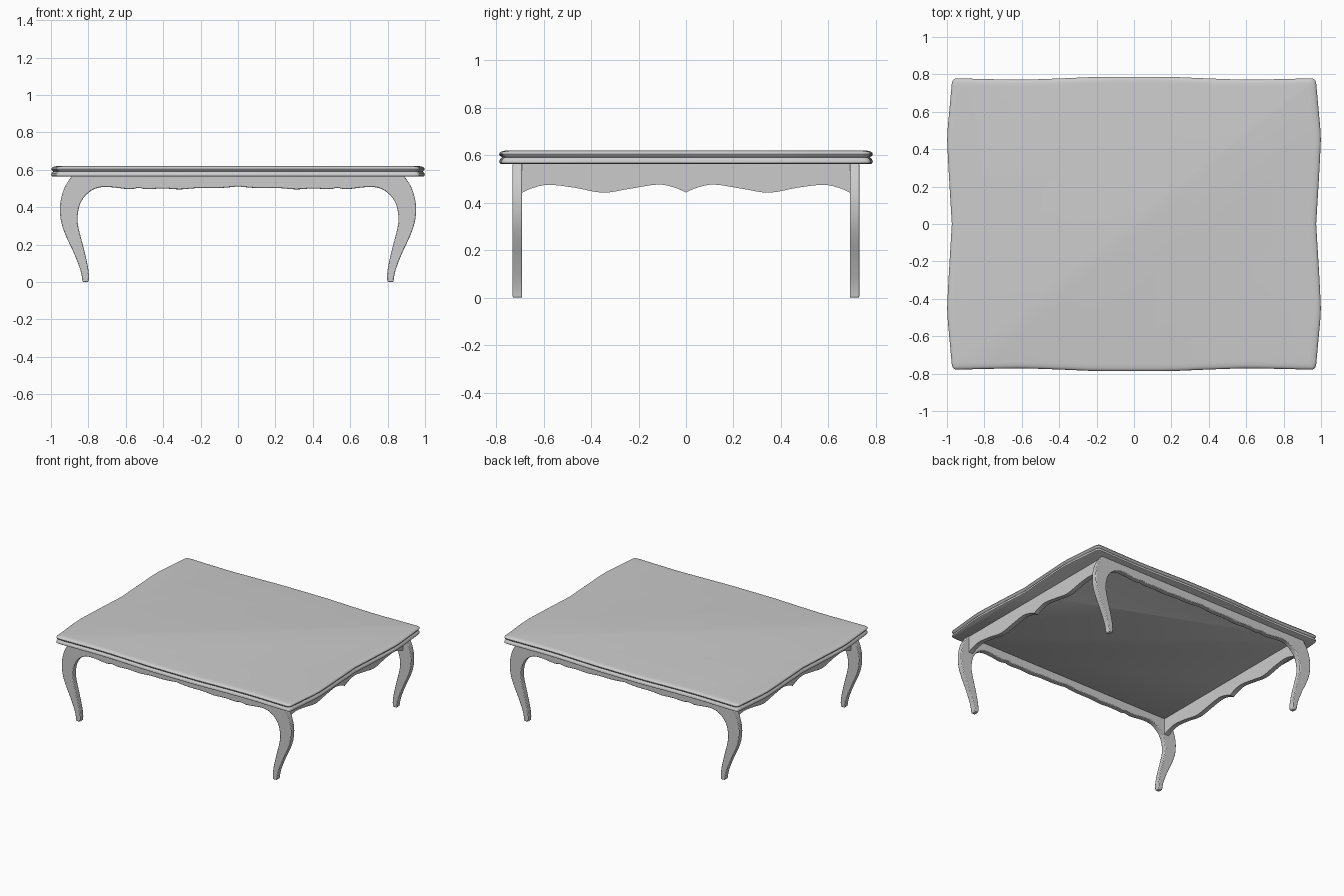
import bpy, bmesh, math
from mathutils import Vector

cube = bpy.data.objects.get("Cube")
if cube:
    bpy.data.objects.remove(cube, do_unlink=True)

grey = bpy.data.materials.new("soft grey")
grey.use_nodes = True
grey.diffuse_color = (0.6, 0.6, 0.6, 1)
grey.node_tree.nodes["Principled BSDF"].inputs["Base Color"].default_value = (0.6, 0.6, 0.6, 1)


def smooth_path(points, steps=4):
    """Catmull-Rom curve through the points."""
    pts = [Vector(p) for p in points]
    pts = [pts[0]] + pts + [pts[-1]]
    out = []
    for a, b, c, d in zip(pts, pts[1:], pts[2:], pts[3:]):
        for i in range(steps):
            t = i / steps
            out.append(0.5 * (2 * b + (c - a) * t + (2 * a - 5 * b + 4 * c - d) * t * t
                              + (3 * b - a - 3 * c + d) * t ** 3))
    return out + [pts[-1]]


def mirrored(half):
    """Path ending on the mirror line, continued on the other side."""
    return half + [Vector((-p.x, p.y)) for p in reversed(half[:-1])]


def finish(name, bm, angle=40):
    bmesh.ops.recalc_face_normals(bm, faces=bm.faces)
    mesh = bpy.data.meshes.new(name)
    bm.to_mesh(mesh)
    bm.free()
    mesh.materials.append(grey)
    obj = bpy.data.objects.new(name, mesh)
    bpy.context.collection.objects.link(obj)
    bpy.ops.object.select_all(action='DESELECT')
    obj.select_set(True)
    bpy.context.view_layer.objects.active = obj
    bpy.ops.object.shade_smooth_by_angle(angle=math.radians(angle))
    return obj


def board(name, outline, place, thickness, bevel=0):
    """Flat board cut to an outline; place maps (u, v) to 3D."""
    bm = bmesh.new()
    face = bm.faces.new([bm.verts.new(place(p)) for p in outline])
    grown = bmesh.ops.extrude_face_region(bm, geom=[face])["geom"]
    bmesh.ops.translate(bm, vec=thickness, verts=[v for v in grown if isinstance(v, bmesh.types.BMVert)])
    obj = finish(name, bm)
    if bevel:
        mod = obj.modifiers.new("soft edges", 'BEVEL')
        mod.width = bevel
        mod.segments = 2
        mod.limit_method = 'ANGLE'
        mod.angle_limit = math.radians(60)
    return obj


# Table top: wavy outline with a grooved, rounded rim
quarter = smooth_path([(0, .787), (.2, .786), (.4, .778), (.6, .772), (.8, .775), (.94, .778),
                       (.965, .771), (.973, .755), (.976, .73), (.986, .62), (.998, .48),
                       (.996, .38), (.986, .2), (.974, 0)])
right_half = quarter + [Vector((p.x, -p.y)) for p in reversed(quarter[:-1])]
outline = right_half + [Vector((-p.x, p.y)) for p in reversed(right_half[1:-1])]
rim = [(.007, .563), (.001, .567), (0, .574), (.003, .582), (.012, .591), (.003, .598),
       (0, .604), (.002, .610), (.008, .615), (.018, .618), (.035, .62)]
bm = bmesh.new()
rings = [[bm.verts.new((p.x * (1 - d), p.y * (1 - d / .78), z)) for p in outline] for d, z in rim]
for low, high in zip(rings, rings[1:]):
    for i in range(len(low)):
        j = (i + 1) % len(low)
        bm.faces.new((low[i], low[j], high[j], high[i]))
bm.faces.new(rings[0])
bm.faces.new(rings[-1])
finish("table_top", bm)

# Front and back frames: a pair of curved legs joined by a scalloped apron
outer = smooth_path([(-.89, .566), (-.925, .51), (-.945, .45), (-.952, .39), (-.945, .32),
                     (-.922, .25), (-.88, .16), (-.848, .08), (-.836, .035), (-.831, 0)])
inner = smooth_path([(-.8, 0), (-.797, .035), (-.806, .1), (-.83, .2), (-.853, .29), (-.858, .35),
                     (-.845, .415), (-.815, .463), (-.77, .496), (-.72, .508), (-.66, .505),
                     (-.58, .496), (-.53, .503), (-.49, .496), (-.4, .5), (-.31, .495),
                     (-.22, .502), (-.1, .502), (0, .511)], 3)
frame = mirrored(outer + inner)
for name, y in (("front_legs_and_apron", -.73), ("back_legs_and_apron", .69)):
    board(name, frame, lambda p: (p.x, y, p.y), (0, .04, 0), .005)

# Side aprons: two waves meeting in a point at the middle
wave = smooth_path([(-.695, .44), (-.65, .46), (-.58, .475), (-.47, .463), (-.35, .442),
                    (-.24, .458), (-.12, .476), (-.05, .464), (0, .443)])
side = [Vector((-.695, .566))] + mirrored(wave) + [Vector((.695, .566))]
for name, x in (("right_apron", -.885), ("left_apron", .85)):
    board(name, side, lambda p: (x, p.x, p.y), (.035, 0, 0))
